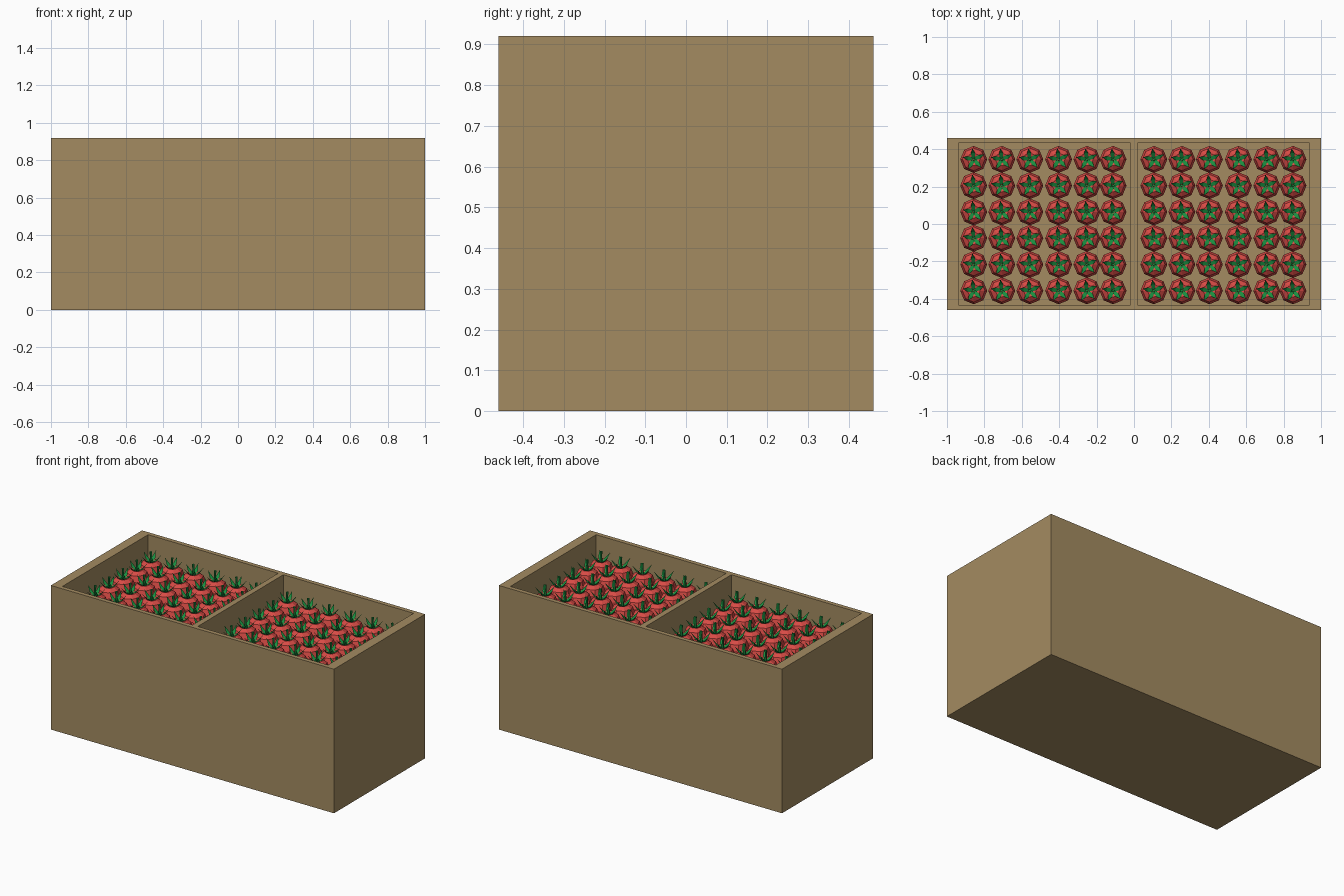
import bpy, bmesh, math
from mathutils import Vector

if "Cube" in bpy.data.objects:
    bpy.data.objects.remove(bpy.data.objects["Cube"])


def material(name, rgb):
    m = bpy.data.materials.new(name)
    m.diffuse_color = (*rgb, 1)
    m.use_nodes = True
    m.node_tree.nodes["Principled BSDF"].inputs["Base Color"].default_value = m.diffuse_color
    return m


WOOD = material("crate brown", (0.37, 0.26, 0.12))
RED = material("tomato red", (0.68, 0.07, 0.06))
GREEN = material("leaf green", (0.01, 0.27, 0.05))


def link(name, mesh, loc=(0, 0, 0)):
    ob = bpy.data.objects.new(name, mesh)
    ob.location = loc
    bpy.context.collection.objects.link(ob)
    return ob


def box(name, lo, hi):
    bm = bmesh.new()
    bmesh.ops.create_cube(bm, size=1)
    for v in bm.verts:
        v.co = Vector([lo[i] + (v.co[i] + 0.5) * (hi[i] - lo[i]) for i in range(3)])
    me = bpy.data.meshes.new(name)
    bm.to_mesh(me)
    bm.free()
    me.materials.append(WOOD)
    return link(name, me)


# Crate: solid block with two bays sunk into the top
FLOOR = 0.69
crate = box("crate", (-1, -0.46, 0), (1, 0.46, 0.92))
for side, x0, x1 in (("left", -0.938, -0.018), ("right", 0.018, 0.938)):
    cutter = box(side + "_bay_cutter", (x0, -0.432, FLOOR), (x1, 0.432, 1.1))
    cutter.hide_render = True
    cutter.hide_viewport = False
    cutter.display_type = 'WIRE'
    mod = crate.modifiers.new(side + "_bay", 'BOOLEAN')
    mod.operation = 'DIFFERENCE'
    mod.solver = 'EXACT'
    mod.object = cutter

# Bake the bays and remove the cutters
dg = bpy.context.evaluated_depsgraph_get()
baked = bpy.data.meshes.new_from_object(crate.evaluated_get(dg))
crate.modifiers.clear()
crate.data = baked
for ob in [o for o in bpy.data.objects if o.name.endswith("_cutter")]:
    bpy.data.objects.remove(ob)


def lathe(bm, profile, sides, mat):
    """Revolve (radius, z) points; end points with radius 0 become poles."""
    rings = []
    for r, z in profile:
        if r == 0:
            rings.append([bm.verts.new((0, 0, z))] * sides)
        else:
            rings.append([bm.verts.new((r * math.cos(2 * math.pi * k / sides),
                                        r * math.sin(2 * math.pi * k / sides), z))
                          for k in range(sides)])
    for a, b in zip(rings, rings[1:]):
        for k in range(sides):
            n = (k + 1) % sides
            quad = list(dict.fromkeys((a[k], a[n], b[n], b[k])))
            bm.faces.new(quad).material_index = mat


def leaf(bm, angle):
    """Narrow pointed sepal, a thin folded spike curling upwards."""
    d = Vector((math.cos(angle), math.sin(angle), 0))
    s = Vector((-d.y, d.x, 0))
    up = Vector((0, 0, 1))
    rings = []
    for r, z, w in ((0.008, 0.110, 0.009), (0.034, 0.126, 0.011)):
        c = d * r + up * z
        rings.append([bm.verts.new(c + s * w), bm.verts.new(c - s * w),
                      bm.verts.new(c - up * 0.006)])
    tip = bm.verts.new(d * 0.060 + up * 0.158)
    a, b = rings
    for k in range(3):
        n = (k + 1) % 3
        bm.faces.new((a[k], a[n], b[n], b[k])).material_index = 1
        bm.faces.new((b[k], b[n], tip)).material_index = 1
    bm.faces.new(a[::-1]).material_index = 1


# One low-poly tomato with sepals and stalk, shared by every copy
bm = bmesh.new()
lathe(bm, [(0, 0), (0.040, 0.004), (0.066, 0.034), (0.072, 0.066),
           (0.060, 0.100), (0.034, 0.118), (0, 0.106)], 8, 0)
lathe(bm, [(0, 0.104), (0.009, 0.106), (0.006, 0.145), (0.008, 0.176), (0, 0.176)], 5, 1)
for k in range(5):
    leaf(bm, math.radians(25 + 72 * k))
bmesh.ops.recalc_face_normals(bm, faces=bm.faces)
tomato = bpy.data.meshes.new("tomato")
bm.to_mesh(tomato)
bm.free()
tomato.materials.append(RED)
tomato.materials.append(GREEN)

# Six by six tomatoes in each bay
for side, xs in (("left", (-0.857, -0.707, -0.557, -0.403, -0.252, -0.112)),
                 ("right", (0.106, 0.256, 0.403, 0.558, 0.71, 0.85))):
    for x in xs:
        for row in range(6):
            link(side + "_tomato", tomato, (x, -0.357 + 0.1405 * row, FLOOR))
